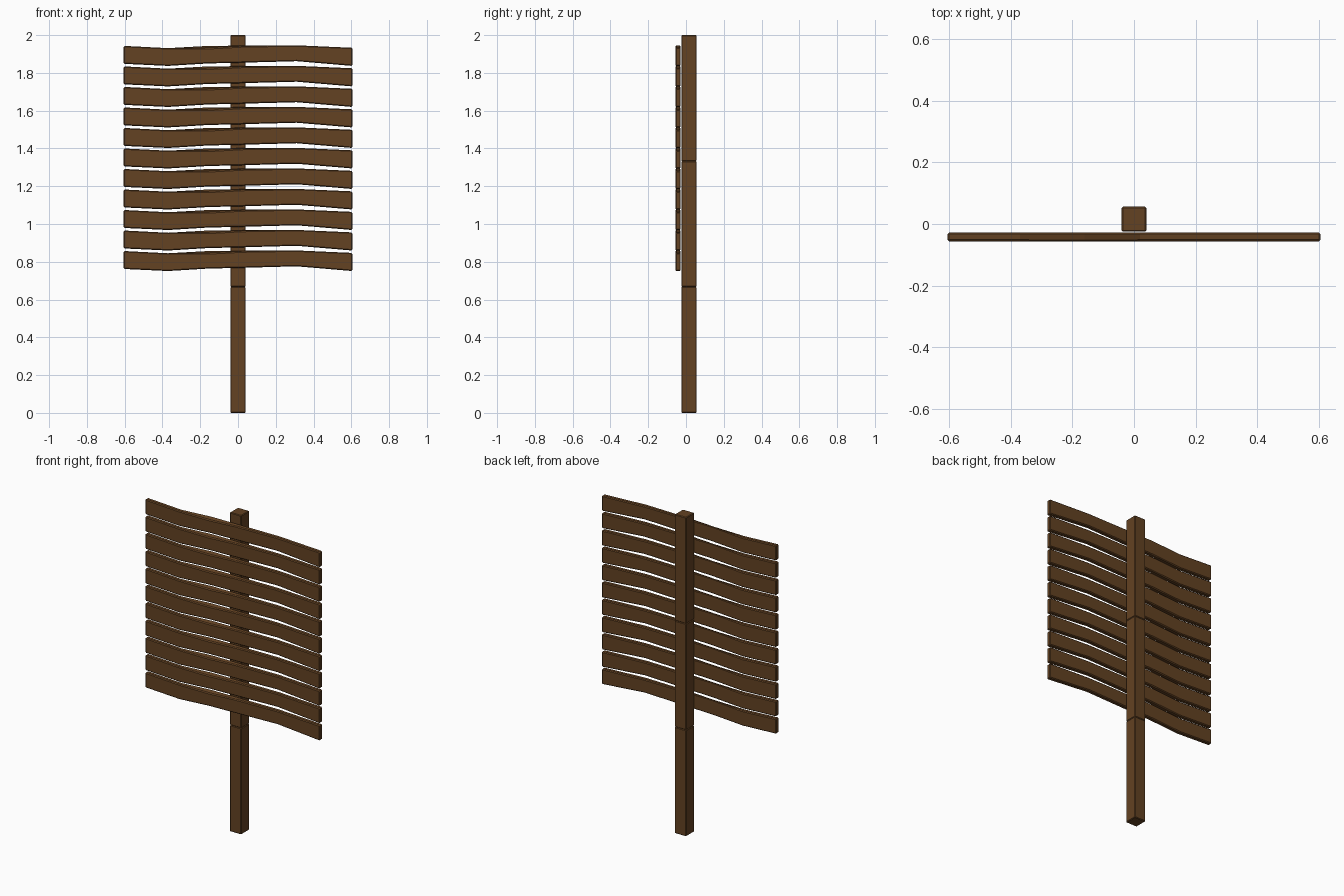
import bpy, bmesh

if "Cube" in bpy.data.objects:
    bpy.data.objects.remove(bpy.data.objects["Cube"])

wood = bpy.data.materials.new("brown wood")
wood.use_nodes = True
brown = (0.125, 0.054, 0.016, 1)
wood.diffuse_color = brown
wood.node_tree.nodes["Principled BSDF"].inputs["Base Color"].default_value = brown


def loft(name, sections, bevel):
    """Skin four-cornered sections, cap both ends and chamfer the sharp edges."""
    bm = bmesh.new()
    rings = [[bm.verts.new(p) for p in s] for s in sections]
    for a, b in zip(rings, rings[1:]):
        for i in range(4):
            j = (i + 1) % 4
            bm.faces.new((a[i], a[j], b[j], b[i]))
    bm.faces.new(rings[0])
    bm.faces.new(rings[-1])
    bmesh.ops.recalc_face_normals(bm, faces=bm.faces)
    mesh = bpy.data.meshes.new(name)
    bm.to_mesh(mesh)
    bm.free()
    mesh.materials.append(wood)
    obj = bpy.data.objects.new(name, mesh)
    bpy.context.collection.objects.link(obj)
    mod = obj.modifiers.new("chamfer", 'BEVEL')
    mod.width = bevel
    mod.segments = 1
    mod.limit_method = 'ANGLE'
    mod.angle_limit = 0.9
    return obj


# Post: three stacked square lengths
X, Y0, Y1 = 0.04, -0.025, 0.056
H = 2 / 3
for k, part in enumerate(("lower", "middle", "upper")):
    loft(part + "_post",
         [[(-X, Y0, z), (X, Y0, z), (X, Y1, z), (-X, Y1, z)]
          for z in (k * H, (k + 1) * H)], 0.004)

# Slats: wavy boards; x, bottom, top, and drop of the front top edge
WAVE = [(-0.605, 0.762, 0.857, 0), (-0.37, 0.751, 0.845, 0),
        (-0.16, 0.764, 0.859, 0.014), (0.02, 0.768, 0.859, 0.004),
        (0.31, 0.776, 0.860, 0), (0.605, 0.751, 0.847, 0)]
FRONT, BACK, PITCH = -0.056, -0.028, 0.1086
for k in range(11):
    up = k * PITCH
    loft(f"slat_{k + 1}",
         [[(x, FRONT, lo + up), (x, BACK, lo + up),
           (x, BACK, hi + up), (x, FRONT, hi + up - drop)]
          for x, lo, hi, drop in WAVE], 0.005)
